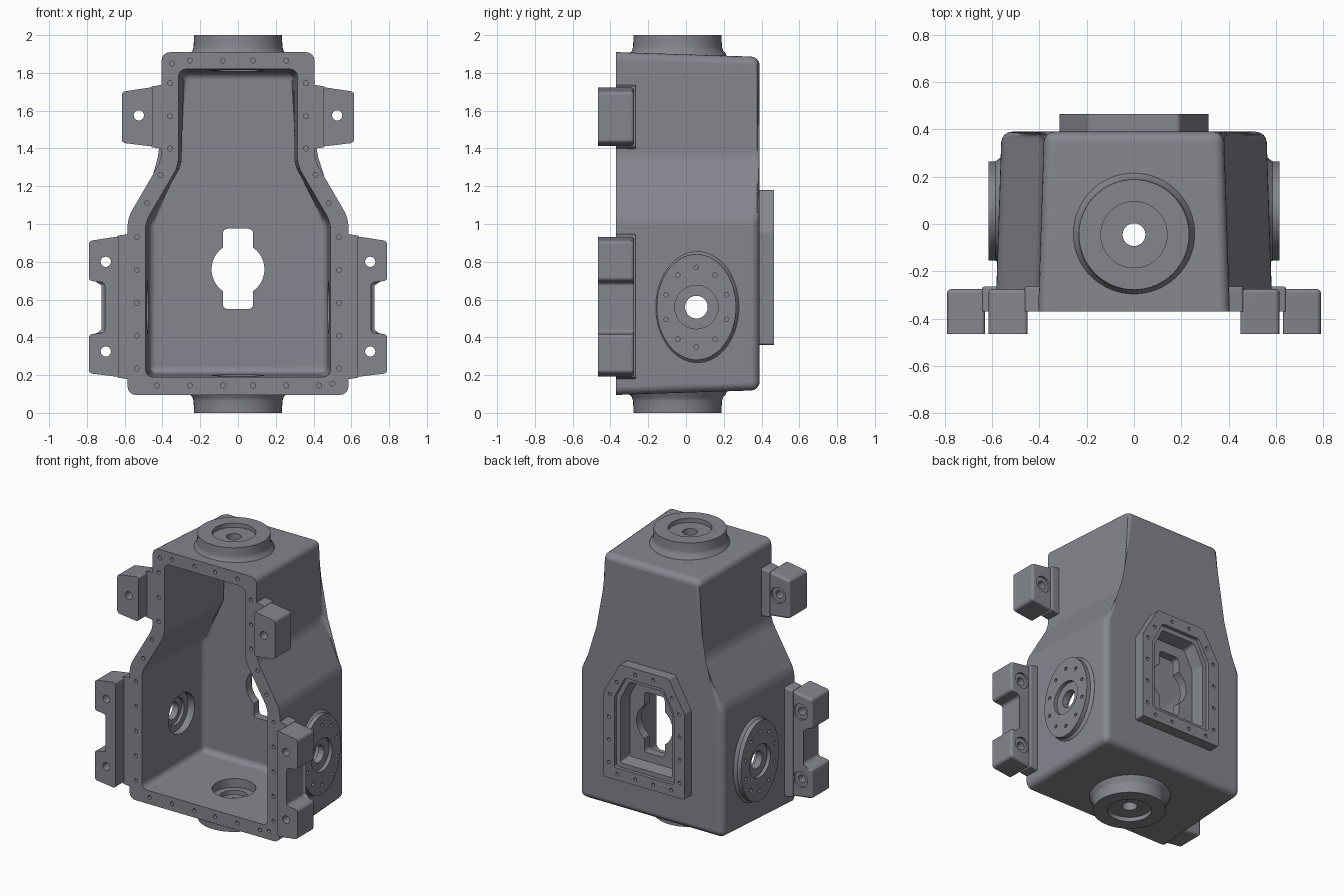
import bpy, bmesh, math
from mathutils import Vector, Matrix

cube = bpy.data.objects.get("Cube")
if cube:
    bpy.data.objects.remove(cube, do_unlink=True)

metal = bpy.data.materials.new("cast grey")
metal.use_nodes = True
GREY = (0.235, 0.235, 0.27, 1)
metal.diffuse_color = GREY
metal.node_tree.nodes["Principled BSDF"].inputs["Base Color"].default_value = GREY


def to_object(name, bm):
    bmesh.ops.recalc_face_normals(bm, faces=bm.faces[:])
    mesh = bpy.data.meshes.new(name)
    bm.to_mesh(mesh)
    bm.free()
    obj = bpy.data.objects.new(name, mesh)
    bpy.context.scene.collection.objects.link(obj)
    return obj


def house(low, high, z0, s0, s1, z1, d=0.0):
    """Symmetric outline with a wide lower part, sloped shoulders and a narrow top, inset by d."""
    half = [(low - d, z0 + d), (low - d, s0), (high - d, s1)]
    if s1 < z1:
        half.append((high - d, z1 - d))
    return half + [(-x, z) for x, z in reversed(half)]


def prism(name, start, end, y0, y1, r=0.0, caps=True):
    """Loft two outlines along y and round every edge but those of the y0 end."""
    bm = bmesh.new()
    a = [bm.verts.new((x, y0, z)) for x, z in start]
    b = [bm.verts.new((x, y1, z)) for x, z in end]
    bm.faces.new(a)
    bm.faces.new(b[::-1])
    n = len(a)
    for i in range(n):
        j = (i + 1) % n
        bm.faces.new((a[i], b[i], b[j], a[j]))
    if r:
        first, last = set(a), set(b)
        edges = [e for e in bm.edges if not set(e.verts) <= first
                 and (caps or not set(e.verts) <= last)]
        bmesh.ops.bevel(bm, geom=edges, offset=r, segments=4, profile=0.5,
                        affect='EDGES', clamp_overlap=True)
    return to_object(name, bm)


def drills(centres, axis, r, depth, sides=16):
    """One cutter made of equal cylinders."""
    bm = bmesh.new()
    turn = Vector(axis).to_track_quat('Z', 'Y').to_matrix().to_4x4()
    for c in centres:
        bmesh.ops.create_cone(bm, cap_ends=True, segments=sides, radius1=r, radius2=r,
                              depth=depth, matrix=Matrix.Translation(c) @ turn)
    return to_object("cutter", bm)


def ring(name, profile, loc, axis, stretch=1.0, sides=64):
    """Revolve a closed profile; the outer points may be stretched to an ellipse."""
    bm = bmesh.new()
    turn = Matrix.Translation(loc) @ Vector(axis).to_track_quat('Z', 'Y').to_matrix().to_4x4()
    loops = []
    for k in range(sides):
        t = math.tau * k / sides
        loops.append([bm.verts.new(turn @ Vector((
            r * math.cos(t), r * math.sin(t) * (stretch if r >= 0.2 else 1), h)))
            for r, h in profile])
    n = len(profile)
    for k in range(sides):
        p, q = loops[k], loops[(k + 1) % sides]
        for i in range(n):
            j = (i + 1) % n
            bm.faces.new((p[i], p[j], q[j], q[i]))
    return to_object(name, bm)


parts, cutters = [], set()


def part(obj, *cuts):
    """Register a finished part and the cutters that shape it."""
    for c in cuts:
        mod = obj.modifiers.new("cut", 'BOOLEAN')
        mod.operation, mod.solver, mod.object = 'DIFFERENCE', 'EXACT', c
        c.hide_render = True
        cutters.add(c)
    parts.append(obj)


def both(points):
    return [(s * x, z) for x, z in points for s in (1, -1)]


# Shell with its drafted cavity
shell = (0.585, 0.405, 0.095, 1.03, 1.34, 1.91)
hollow = (0.49, 0.315, 0.19, 1.01, 1.31, 1.82)
housing = prism("housing", house(*shell), house(*shell, d=0.025), -0.37, 0.39, 0.045)
cavity = prism("cutter", house(*hollow), house(*hollow, d=0.018), -0.372, 0.29, 0.04)

# Openings in the shell walls
BOSS_Y = -0.045
SIDE_Y, SIDE_Z = 0.055, 0.56
vertical_bore = drills([(0, BOSS_Y, 1)], (0, 0, 1), 0.14, 1.9, 64)
side_bore = drills([(0, SIDE_Y, SIDE_Z)], (1, 0, 0), 0.14, 1.19, 64)
slot = [(0.08, 0.55), (0.08, 0.975), (-0.08, 0.975), (-0.08, 0.55)]
keyhole_slot = prism("cutter", slot, slot, 0.2, 0.45, 0.025, False)
keyhole_round = drills([(0, 0.32, 0.76)], (0, 1, 0), 0.14, 0.25, 64)

# Back pad with a stepped recess
pad = (0.315, 0.19, 0.36, 0.96, 1.18, 1.18)
pad_outline = house(*pad)
step = house(0.232, 0.15, 0.445, 0.94, 1.095, 1.095)
well = house(0.205, 0.135, 0.47, 0.93, 1.07, 1.07)
pocket = house(0.19, 0.125, 0.49, 0.92, 1.05, 1.05)
step_cut = prism("cutter", step, step, 0.5, 0.44, 0.015, False)
well_cut = prism("cutter", well, pocket, 0.48, 0.35, 0.015, False)
pad_bolts = both([(0.07, 0.402), (0.21, 0.402), (0.275, 0.47), (0.275, 0.63), (0.275, 0.79),
                  (0.27, 0.95), (0.215, 1.05), (0.07, 1.138)])
part(prism("back_pad", pad_outline, pad_outline, 0.37, 0.465, 0.012, False), step_cut, well_cut,
     drills([(x, 0.465, z) for x, z in pad_bolts], (0, 1, 0), 0.012, 0.08))

# Bolt holes around the open front flange
rim = both([(0.255, 1.865), (0.08, 1.865), (0.36, 1.745), (0.36, 1.57), (0.36, 1.4),
            (0.41, 1.26), (0.48, 1.11), (0.43, 0.145), (0.255, 0.145), (0.08, 0.145)]
           + [(0.535, 0.235 + 0.174 * i) for i in range(5)])
rim += [(-0.35, 1.85), (0.5, 0.155)]
rim_holes = drills([(x, -0.37, z) for x, z in rim], (0, 1, 0), 0.013, 0.1)
part(housing, cavity, vertical_bore, side_bore, well_cut, keyhole_slot, keyhole_round, rim_holes)

# Round bosses above and below
round_profile = [(0.048, -0.03), (0.14, -0.03), (0.14, 0), (0.233, 0), (0.235, -0.06),
                 (0.241, -0.082), (0.255, -0.097), (0.265, -0.12), (0.2, -0.14),
                 (0.095, -0.14), (0.095, -0.11), (0.048, -0.11)]
part(ring("top_boss", round_profile, (0, BOSS_Y, 2), (0, 0, 1)))
part(ring("bottom_boss", round_profile, (0, BOSS_Y, 0), (0, 0, -1)))

# Mirrored oval bosses and mounting lugs
oval_profile = [(0.06, -0.025), (0.115, -0.025), (0.115, 0), (0.21, 0), (0.21, -0.03),
                (0.225, -0.05), (0.225, -0.07), (0.16, -0.09), (0.095, -0.09),
                (0.095, -0.07), (0.06, -0.07)]
upper_lug = [(0.45, 1.725), (0.615, 1.7), (0.615, 1.43), (0.45, 1.41)]
lower_lug = [(0.63, 0.935), (0.79, 0.91), (0.79, 0.7), (0.705, 0.69),
             (0.705, 0.425), (0.79, 0.415), (0.79, 0.21), (0.63, 0.19)]
lugs = [("upper", upper_lug, 0.38, [(0.525, 1.575)]),
        ("lower", lower_lug, 0.56, [(0.7, 0.8), (0.7, 0.325)])]
for side, s in (("left", 1), ("right", -1)):
    bolts = []
    for k in range(10):
        t = math.tau * k / 10
        bolts.append((s * 0.615, SIDE_Y + 0.168 * math.sin(t), SIDE_Z + 0.21 * math.cos(t)))
    part(ring(side + "_boss", oval_profile, (s * 0.615, SIDE_Y, SIDE_Z), (s, 0, 0), 4 / 3),
         drills(bolts, (1, 0, 0), 0.012, 0.07))

    for level, outline, inner, holes in lugs:
        label = side + "_" + level
        block = [(s * x, z) for x, z in outline]
        through = drills([(s * x, -0.37, z) for x, z in holes], (0, 1, 0), 0.027, 0.4, 32)
        spot = drills([(s * x, -0.27, z) for x, z in holes], (0, 1, 0), 0.055, 0.04, 32)
        part(prism(label + "_lug", block, block, -0.465, -0.275, 0.018), through, spot)
        # Web joining the lug to the shell
        x0, x1 = inner, outline[0][0] + 0.012
        top, low = outline[0][1] + 0.003, outline[-1][1] - 0.003
        web = [(s * x0, top + 0.012), (s * x1, top), (s * x1, low), (s * x0, low - 0.012)]
        part(prism(label + "_web", web, web, -0.37, -0.264, 0.01), through)

# Apply the cuts, then shade and colour each part
bpy.context.view_layer.update()
graph = bpy.context.evaluated_depsgraph_get()
finished = [bpy.data.meshes.new_from_object(p.evaluated_get(graph)) for p in parts]
for obj, mesh in zip(parts, finished):
    obj.modifiers.clear()
    obj.data = mesh
    mesh.materials.clear()
    mesh.materials.append(metal)
    for face in mesh.polygons:
        face.material_index = 0
for c in [o for o in bpy.context.scene.objects if o in cutters]:
    bpy.data.objects.remove(c, do_unlink=True)
for o in bpy.context.scene.objects:
    o.select_set(o in parts)
bpy.context.view_layer.objects.active = housing
bpy.ops.object.shade_smooth_by_angle(angle=math.radians(30))
for obj in parts:
    obj.modifiers.new("even shading", 'WEIGHTED_NORMAL').keep_sharp = True
